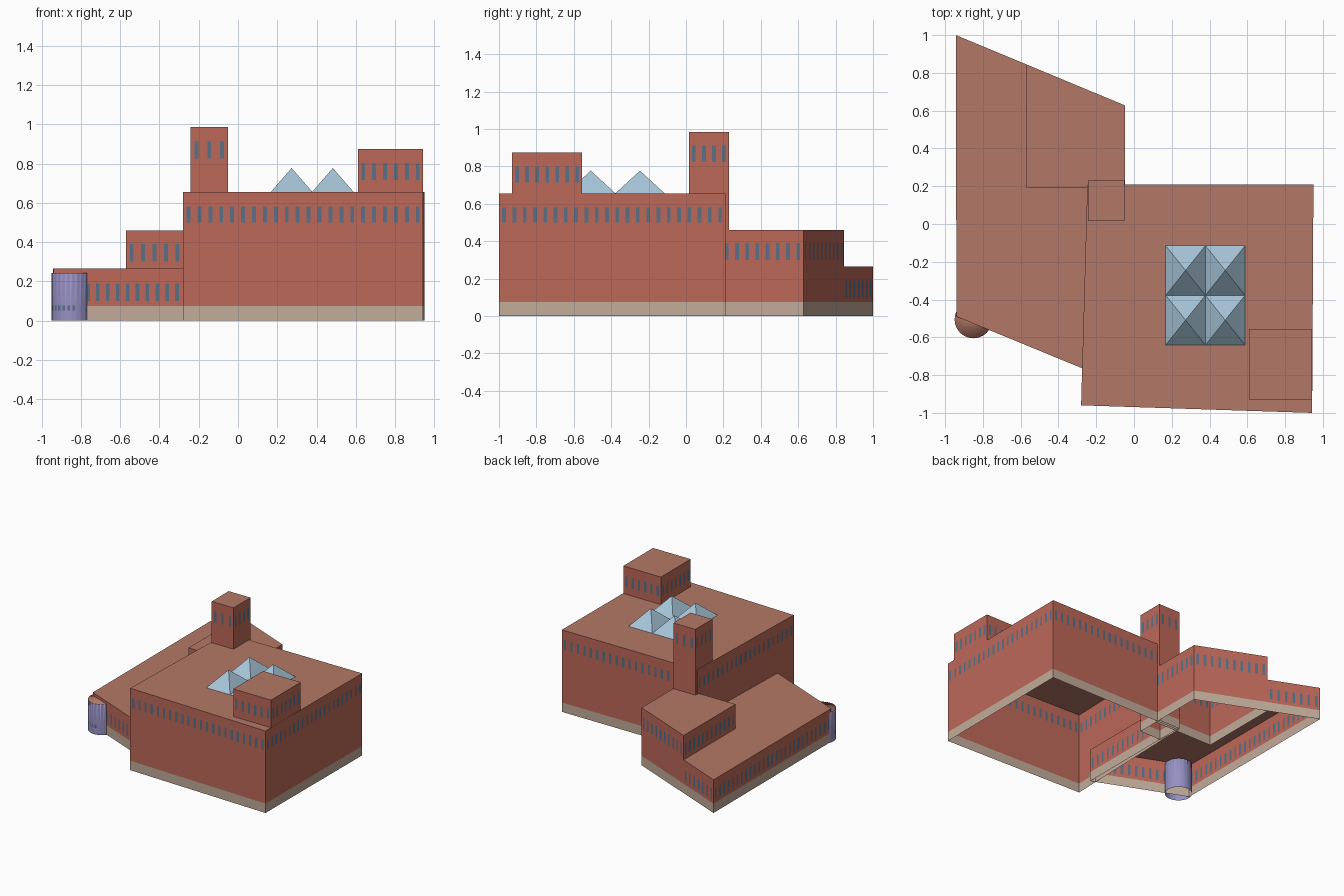
import bpy, bmesh, math
from mathutils import Vector

cube = bpy.data.objects.get("Cube")
if cube:
    bpy.data.objects.remove(cube, do_unlink=True)


def material(name, rgb):
    m = bpy.data.materials.new(name)
    m.use_nodes = True
    m.diffuse_color = (*rgb, 1)
    m.node_tree.nodes["Principled BSDF"].inputs["Base Color"].default_value = (*rgb, 1)
    return m


BRICK, ROOF, STONE, WINDOW = range(4)
brick = material("brick red", (0.51, 0.14, 0.10))
roof = material("roof clay", (0.45, 0.19, 0.135))
stone = material("base stone", (0.54, 0.41, 0.32))
window = material("window blue grey", (0.10, 0.16, 0.24))
glass = material("skylight blue", (0.38, 0.55, 0.68))
lilac = material("turret lilac", (0.31, 0.28, 0.55))

PITCH, PANE = 0.056, 0.02


def finish(name, bm, mats):
    bmesh.ops.remove_doubles(bm, verts=bm.verts, dist=0.0001)
    mesh = bpy.data.meshes.new(name)
    bm.to_mesh(mesh)
    bm.free()
    for m in mats:
        mesh.materials.append(m)
    ob = bpy.data.objects.new(name, mesh)
    bpy.context.collection.objects.link(ob)
    return ob


def quad_face(bm, points, index):
    face = bm.faces.new([bm.verts.new(p) for p in points])
    face.material_index = index
    return face


def wall(bm, a, b, rows, sill, head):
    """Wall from a to b, cut into a grid so that the window row is its own faces."""
    a, b = Vector(a), Vector(b)
    length = (b - a).length
    count = max(1, round(length / PITCH))
    step = length / count
    stops = [0.0]
    for i in range(count):
        mid = (i + 0.5) * step
        stops += [mid - PANE / 2, mid + PANE / 2]
    stops.append(length)
    for low, high in zip(rows, rows[1:]):
        in_row = low >= sill and high <= head
        spans = list(zip(stops, stops[1:]))
        for i, (s, t) in enumerate(spans):
            p, q = a.lerp(b, s / length), a.lerp(b, t / length)
            index = BRICK
            if high <= 0.08:
                index = STONE
            elif in_row and i % 2:
                index = WINDOW
            quad_face(bm, [(*p, low), (*q, low), (*q, high), (*p, high)], index)


def block(name, outline, top, sill, head, bottom=0.0, skip=()):
    """Open-bottomed building volume over a counter-clockwise outline."""
    bm = bmesh.new()
    rows = [bottom, sill, head, top]
    if bottom == 0:
        rows.insert(1, 0.075)
    for i, a in enumerate(outline):
        if i not in skip:
            wall(bm, a, outline[(i + 1) % len(outline)], rows, sill, head)
    quad_face(bm, [(x, y, top) for x, y in outline], ROOF)
    return finish(name, bm, [brick, roof, stone, window])


def rectangle(x0, x1, y0, y1):
    return [(x0, y0), (x1, y0), (x1, y1), (x0, y1)]


# Building volumes
block("main_hall", [(-0.28, -0.96), (0.943, -1.0), (0.95, 0.21), (-0.247, 0.21)],
      0.655, 0.50, 0.58)
block("low_wing", [(-0.94, -0.49), (-0.235, -0.78), (-0.235, 0.19),
                   (-0.57, 0.19), (-0.57, 0.845), (-0.943, 1.0)],
      0.265, 0.10, 0.19, skip=(2, 3))
block("middle_wing", [(-0.57, 0.19), (-0.048, 0.19), (-0.048, 0.628), (-0.57, 0.845)],
      0.46, 0.30, 0.39)
block("stair_tower", rectangle(-0.243, -0.05, 0.015, 0.23), 0.985, 0.825, 0.913)
block("roof_room", rectangle(0.61, 0.943, -0.93, -0.555), 0.875, 0.715, 0.80, bottom=0.655)

# Four pyramid skylights on the main roof
bm = bmesh.new()
wide, deep = 0.21, 0.263
for cx in (0.273, 0.483):
    for cy in (-0.509, -0.246):
        base = rectangle(cx - wide / 2, cx + wide / 2, cy - deep / 2, cy + deep / 2)
        for i, a in enumerate(base):
            b = base[(i + 1) % 4]
            quad_face(bm, [(*a, 0.656), (*b, 0.656), (cx, cy, 0.777)], 0)
finish("skylights", bm, [glass])

# Round corner turret with small windows on its outer side
bm = bmesh.new()
sides, radius, centre, top = 24, 0.1, Vector((-0.85, -0.505)), 0.243
rows = [0, 0.052, 0.078, top]


def rim(degrees):
    t = math.radians(degrees)
    return centre + radius * Vector((math.cos(t), math.sin(t)))


arc = 360 / sides
for i in range(sides):
    start = i * arc
    cuts = [start, start + arc * 0.25, start + arc * 0.75, start + arc]
    ends = [rim(start), rim(start + arc)]
    points = [ends[0].lerp(ends[1], (c - start) / arc) for c in cuts]
    for r, (low, high) in enumerate(zip(rows, rows[1:])):
        for k in range(3):
            p, q = points[k], points[k + 1]
            paned = r == 1 and k == 1 and 180 <= start < 285
            face = quad_face(bm, [(*p, low), (*q, low), (*q, high), (*p, high)],
                             2 if paned else 0)
            face.smooth = True
quad_face(bm, [(*rim(i * arc), top) for i in range(sides)], 1)
turret = finish("corner_turret", bm, [lilac, roof, window])
bpy.context.view_layer.objects.active = turret
turret.select_set(True)
bpy.ops.object.shade_smooth_by_angle(angle=math.radians(40))
